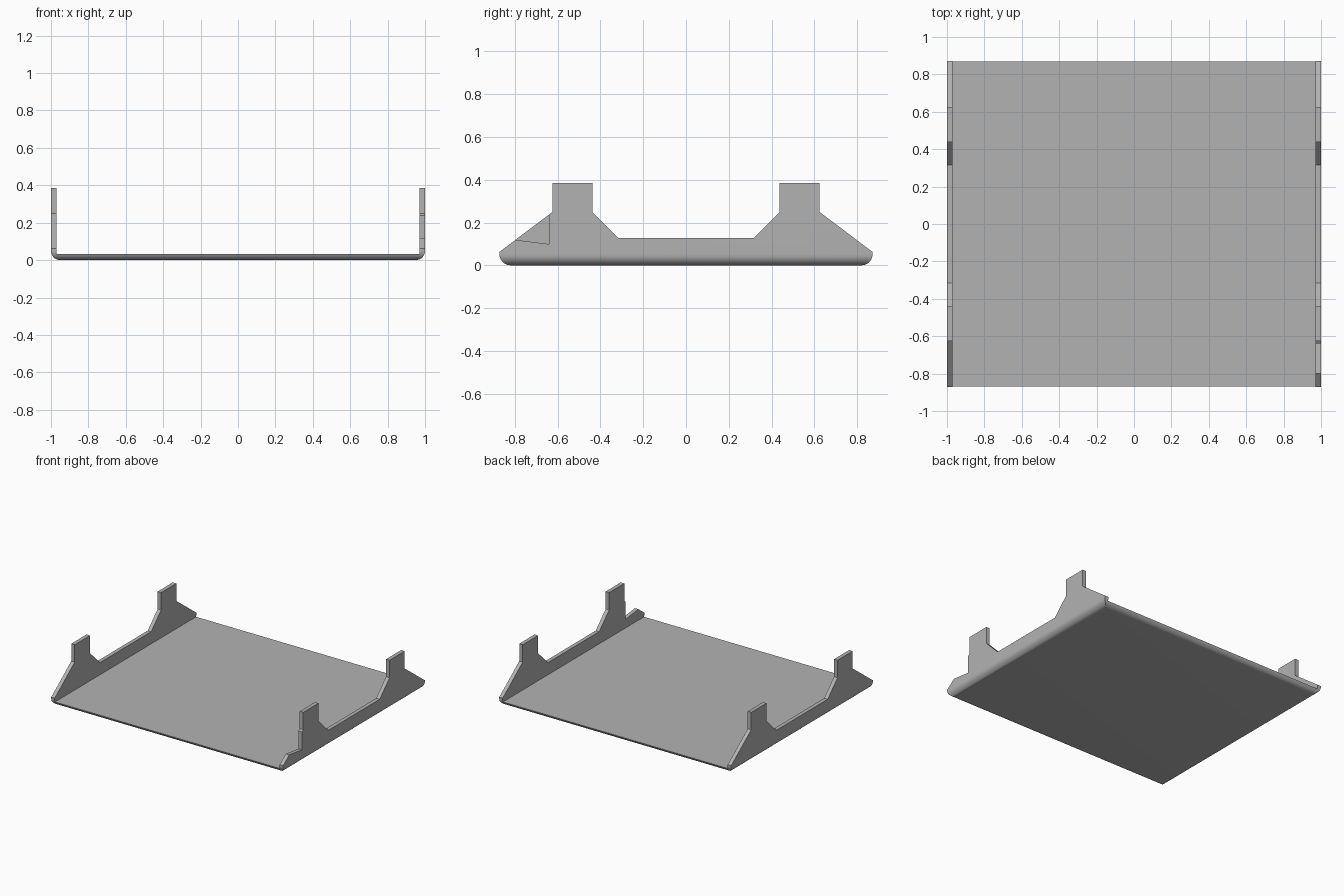
import bpy
import bmesh

default = bpy.data.objects.get("Cube")
if default:
    bpy.data.objects.remove(default, do_unlink=True)

HALF_LENGTH = 0.872
WALL = 0.03
FLOOR_TOP = 0.032
FILLET = 0.05

grey = bpy.data.materials.new("plain grey")
grey.use_nodes = True
COLOUR = (0.45, 0.45, 0.45, 1)
grey.diffuse_color = COLOUR
grey.node_tree.nodes["Principled BSDF"].inputs["Base Color"].default_value = COLOUR


def extrude_side_profile(name, points, x0, x1, fillet=0):
    """Extrude a (y, z) outline along x, optionally rounding the bottom edges."""
    bm = bmesh.new()
    face = bm.faces.new([bm.verts.new((x0, y, z)) for y, z in points])
    result = bmesh.ops.extrude_face_region(bm, geom=[face])
    moved = [g for g in result["geom"] if isinstance(g, bmesh.types.BMVert)]
    bmesh.ops.translate(bm, verts=moved, vec=(x1 - x0, 0, 0))
    bmesh.ops.recalc_face_normals(bm, faces=bm.faces)
    if fillet:
        bottom = [e for e in bm.edges if all(v.co.z < 1e-5 for v in e.verts)]
        bmesh.ops.bevel(bm, geom=bottom, offset=fillet, segments=10,
                        profile=0.5, affect='EDGES')
    mesh = bpy.data.meshes.new(name)
    bm.to_mesh(mesh)
    bm.free()
    mesh.materials.append(grey)
    obj = bpy.data.objects.new(name, mesh)
    bpy.context.collection.objects.link(obj)
    return obj


def cut(target, cutter):
    """Subtract the cutter from the target and remove it."""
    cutter.hide_render = True
    mod = target.modifiers.new("cut", 'BOOLEAN')
    mod.operation = 'DIFFERENCE'
    mod.solver = 'EXACT'
    mod.object = cutter
    bpy.context.view_layer.objects.active = target
    bpy.ops.object.modifier_apply(modifier=mod.name)
    bpy.data.objects.remove(cutter, do_unlink=True)


# Tray block: side wall outline with two upright tabs, mirrored front to back
half = [(HALF_LENGTH, 0), (HALF_LENGTH, 0.063), (0.625, 0.249), (0.625, 0.385),
        (0.438, 0.385), (0.438, 0.249), (0.316, 0.127)]
outline = half + [(-y, z) for y, z in reversed(half)]
tray = extrude_side_profile("tray", outline, -1, 1, FILLET)

# Open channel between the two side walls
channel = [(-1, FLOOR_TOP), (1, FLOOR_TOP), (1, 1), (-1, 1)]
cut(tray, extrude_side_profile("channel_cutter", channel, WALL - 1, 1 - WALL))

# Notch in the sloping front shoulder of the left wall
notch = [(-0.80, 0.119), (-0.64, 0.099), (-0.64, 0.3), (-0.80, 0.3)]
cut(tray, extrude_side_profile("notch_cutter", notch, 0.9, 1.1))

# Smooth the rounded bottom edges, keep the rest crisp
bpy.ops.object.select_all(action='DESELECT')
tray.select_set(True)
bpy.context.view_layer.objects.active = tray
bpy.ops.object.shade_smooth_by_angle(angle=0.5)
